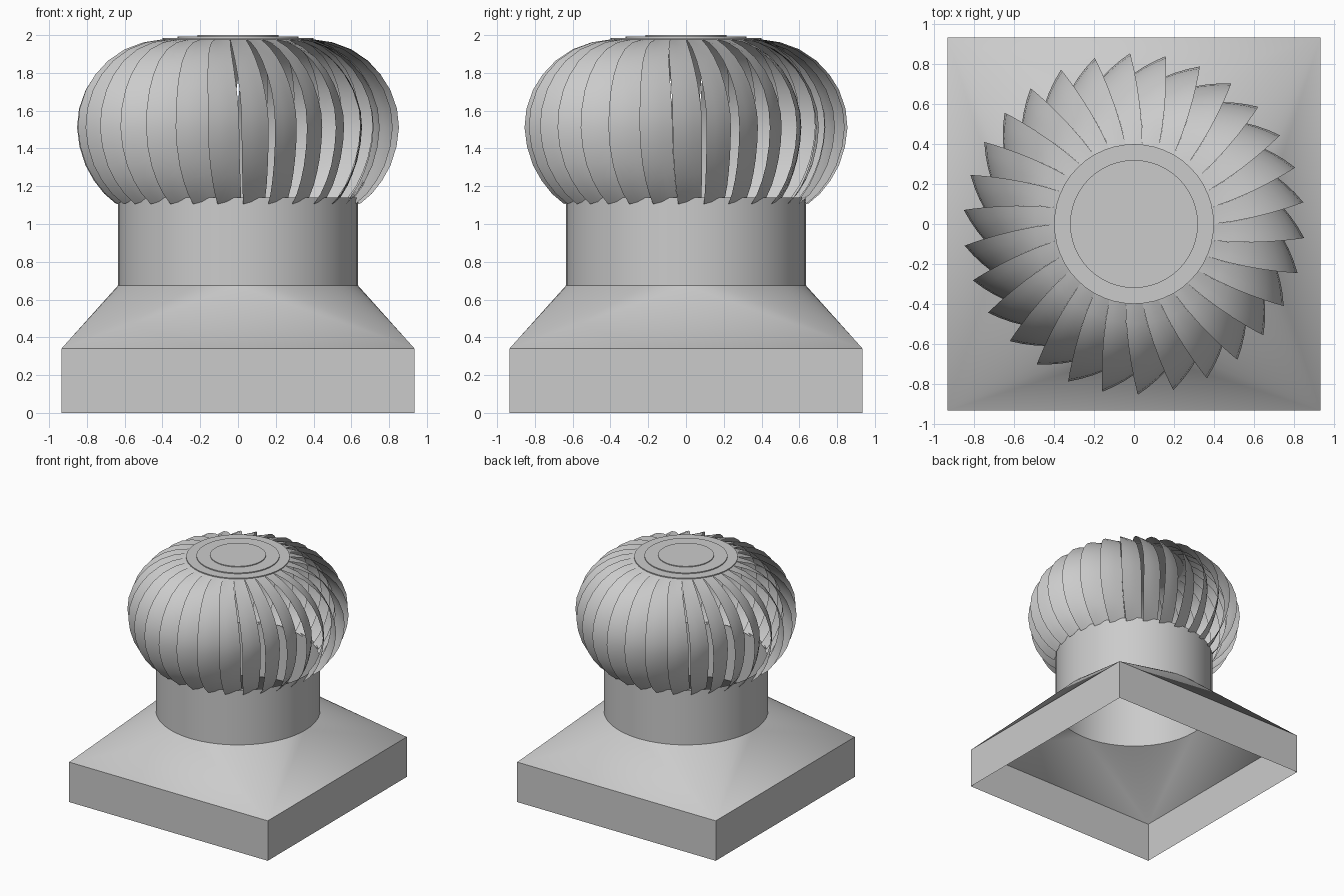
import bpy, bmesh, math
from mathutils import Vector

cube = bpy.data.objects.get("Cube")
if cube:
    bpy.data.objects.remove(cube, do_unlink=True)

metal = bpy.data.materials.new("galvanised_grey")
metal.use_nodes = True
metal.diffuse_color = (0.6, 0.6, 0.6, 1)
metal.node_tree.nodes["Principled BSDF"].inputs["Base Color"].default_value = (0.6, 0.6, 0.6, 1)

SEGMENTS = 48
BASE, BASE_TOP = 0.935, 0.34
COLLAR_R, COLLAR_LOW, COLLAR_TOP = 0.635, 0.675, 1.14
BLADES = 30


def polar(r, angle, z):
    return Vector((r * math.cos(angle), r * math.sin(angle), z))


def finish(name, bm, smooth_angle):
    mesh = bpy.data.meshes.new(name)
    bm.to_mesh(mesh)
    bm.free()
    mesh.materials.append(metal)
    obj = bpy.data.objects.new(name, mesh)
    bpy.context.collection.objects.link(obj)
    bpy.ops.object.select_all(action='DESELECT')
    obj.select_set(True)
    bpy.context.view_layer.objects.active = obj
    bpy.ops.object.shade_smooth_by_angle(angle=math.radians(smooth_angle))
    return obj


def ring(bm, r, z):
    return [bm.verts.new(polar(r, math.tau * i / SEGMENTS, z)) for i in range(SEGMENTS)]


def bridge(bm, low, high):
    n = len(low)
    for i in range(n):
        j = (i + 1) % n
        bm.faces.new((low[i], low[j], high[j], high[i]))


# Square base skirt, open underneath
corners = [(1, 1), (-1, 1), (-1, -1), (1, -1)]
bm = bmesh.new()
low, high = [[bm.verts.new((x * BASE, y * BASE, z)) for x, y in corners] for z in (0, BASE_TOP)]
bridge(bm, low, high)
finish("base_skirt", bm, 20)

# Square-to-round transition: a fan at each corner, a flat triangle on each side
bm = bmesh.new()
square = [bm.verts.new((x * BASE, y * BASE, BASE_TOP)) for x, y in corners]
circle = ring(bm, COLLAR_R, COLLAR_LOW)
quarter = SEGMENTS // 4
for k in range(4):
    for i in range(k * quarter, (k + 1) * quarter):
        bm.faces.new((square[k], circle[(i + 1) % SEGMENTS], circle[i]))
    bm.faces.new((square[k], square[(k + 1) % 4], circle[(k + 1) * quarter % SEGMENTS]))
finish("transition_hood", bm, 30)

# Open cylindrical collar
bm = bmesh.new()
bridge(bm, ring(bm, COLLAR_R, COLLAR_LOW), ring(bm, COLLAR_R, COLLAR_TOP))
finish("collar", bm, 30)

# Stepped top cap
bm = bmesh.new()
steps = [(0.40, 1.972), (0.40, 1.985), (0.32, 1.985), (0.32, 1.993), (0.215, 1.993), (0.215, 2.0)]
rings = [ring(bm, r, z) for r, z in steps]
for a, b in zip(rings, rings[1:]):
    bridge(bm, a, b)
bm.faces.new(rings[-1])
bm.faces.new(rings[0][::-1])
finish("top_cap", bm, 30)

# Curved turbine blades: proud leading edge, trailing edge tucked inward
profile = [Vector(p) for p in (
    (0.395, 1.978), (0.5, 1.962), (0.6, 1.925), (0.69, 1.865), (0.76, 1.79),
    (0.81, 1.71), (0.845, 1.61), (0.855, 1.51), (0.842, 1.41), (0.81, 1.31),
    (0.765, 1.23), (0.71, 1.16), (0.645, 1.105))]
last = len(profile) - 1
ACROSS = 3
bm = bmesh.new()
for b in range(BLADES):
    start = math.radians(7.3) + math.tau * b / BLADES
    rows = []
    for i, p in enumerate(profile):
        tangent = (profile[min(i + 1, last)] - profile[max(i - 1, 0)]).normalized()
        normal = Vector((-tangent.y, tangent.x))
        tuck = 0.105 * math.sin(math.pi * 0.86 * i / last)
        lean = (0.855 - p.x) * (-16 if p.y > 1.51 else 5)
        span = 12 - 0.8 * min(1, i / 5)
        row = []
        for s in range(ACROSS + 1):
            u = s / ACROSS
            q = p - normal * tuck * u
            row.append(bm.verts.new(polar(q.x, start + math.radians(lean + span * u), q.y)))
        rows.append(row)
    for upper, lower in zip(rows, rows[1:]):
        for s in range(ACROSS):
            bm.faces.new((lower[s], lower[s + 1], upper[s + 1], upper[s]))
finish("turbine_blades", bm, 40)
